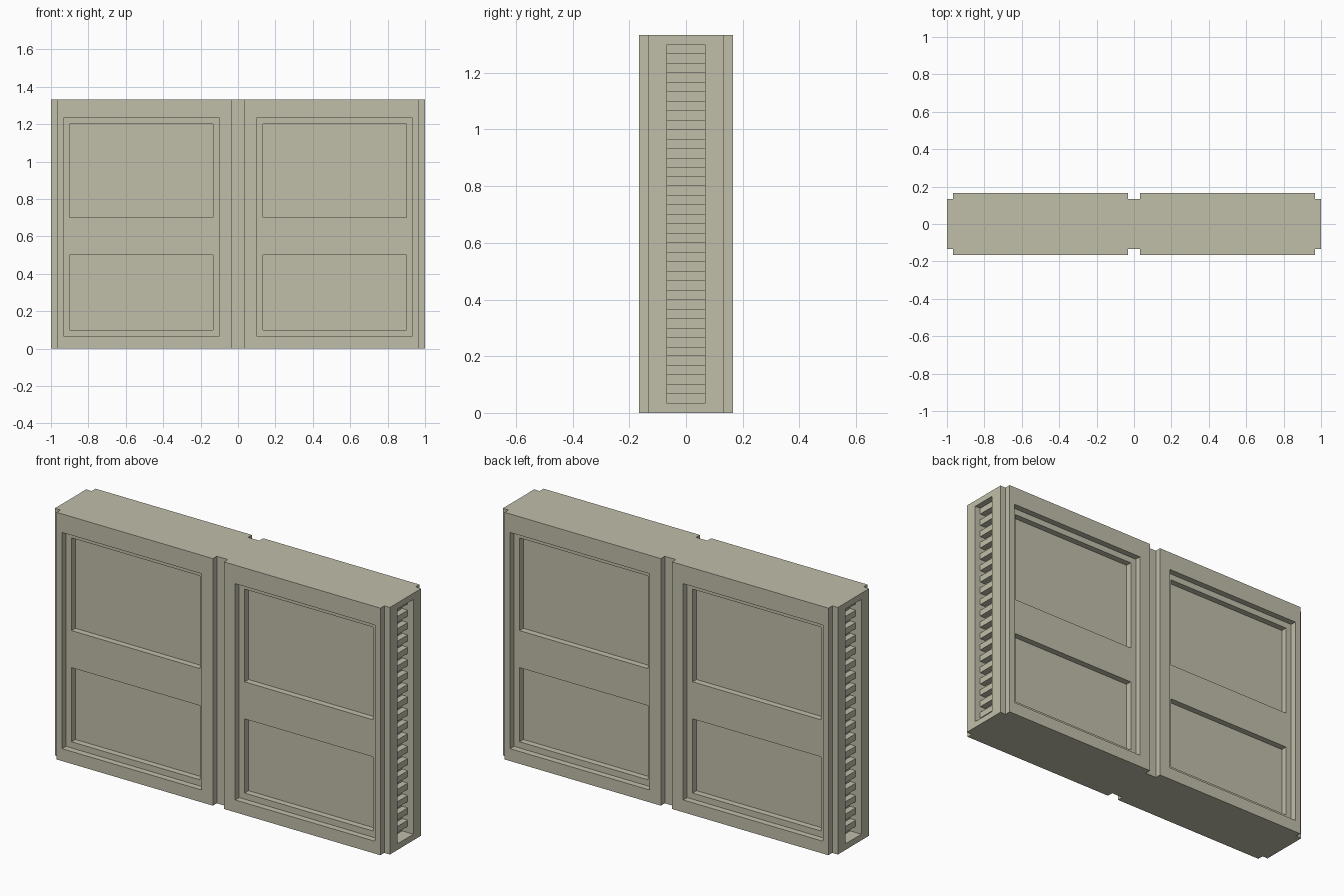
import bpy, bmesh
from mathutils import Matrix, Vector

if "Cube" in bpy.data.objects:
    bpy.data.objects.remove(bpy.data.objects["Cube"])

U = 1 / 30            # design module: the model is 60 x 10 x 40 modules

paint = bpy.data.materials.new("stone_beige")
paint.diffuse_color = (0.527, 0.52, 0.402, 1)
paint.use_nodes = True
paint.node_tree.nodes["Principled BSDF"].inputs["Base Color"].default_value = paint.diffuse_color


def add_object(name, bm):
    bmesh.ops.recalc_face_normals(bm, faces=bm.faces)
    mesh = bpy.data.meshes.new(name)
    bm.to_mesh(mesh)
    bm.free()
    mesh.materials.append(paint)
    obj = bpy.data.objects.new(name, mesh)
    bpy.context.collection.objects.link(obj)
    return obj


def add_box(bm, x, y, z):
    """Box from (low, high) ranges given in modules."""
    size = [(b - a) * U for a, b in (x, y, z)]
    mid = Vector([(a + b) / 2 * U for a, b in (x, y, z)])
    bmesh.ops.create_cube(bm, size=1, matrix=Matrix.Translation(mid) @ Matrix.Diagonal((*size, 1)))


def cut(obj, bm):
    """Subtract the boxes in bm from obj and bake the result."""
    cutter = add_object("cutter", bm)
    cutter.hide_render = True
    mod = obj.modifiers.new("cut", 'BOOLEAN')
    mod.operation, mod.solver, mod.object = 'DIFFERENCE', 'EXACT', cutter
    baked = bpy.data.meshes.new_from_object(
        obj.evaluated_get(bpy.context.evaluated_depsgraph_get()))
    obj.modifiers.clear()
    obj.data = baked
    bpy.data.objects.remove(cutter)


# Body: plan outline with notched corners and a groove in each long face
half = [(-30, -4), (-29, -4), (-29, -5), (-1, -5), (-1, -4),
        (1, -4), (1, -5), (29, -5), (29, -4), (30, -4)]
outline = half + [(-x, -y) for x, y in half]
bm = bmesh.new()
base = bm.faces.new([bm.verts.new((x * U, y * U, 0)) for x, y in outline])
top = bmesh.ops.extrude_face_region(bm, geom=[base])["geom"]
bmesh.ops.translate(bm, vec=(0, 0, 40 * U),
                    verts=[v for v in top if isinstance(v, bmesh.types.BMVert)])
body = add_object("wall_body", bm)

# First cut: large shallow panels on both faces, vent slots in both ends
bm = bmesh.new()
for y in ((-7, -4), (4, 7)):
    for x in ((-28, -3), (3, 28)):
        add_box(bm, x, y, (2, 37))
for x in ((-32, -28), (28, 32)):
    add_box(bm, x, (-2, 2), (1, 39))
cut(body, bm)

# Second cut: upper and lower inner panels
bm = bmesh.new()
for y in ((-7, -3), (3, 7)):
    for x in ((-27, -4), (4, 27)):
        for z in ((3, 15), (21, 36)):
            add_box(bm, x, y, z)
cut(body, bm)

# Vent slats, set back inside each end slot
for name, x in (("left_vent_slats", (-29, -28)), ("right_vent_slats", (28, 29))):
    bm = bmesh.new()
    for i in range(19):
        add_box(bm, x, (-2, 2), (2 + 2 * i, 3 + 2 * i))
    add_object(name, bm)
